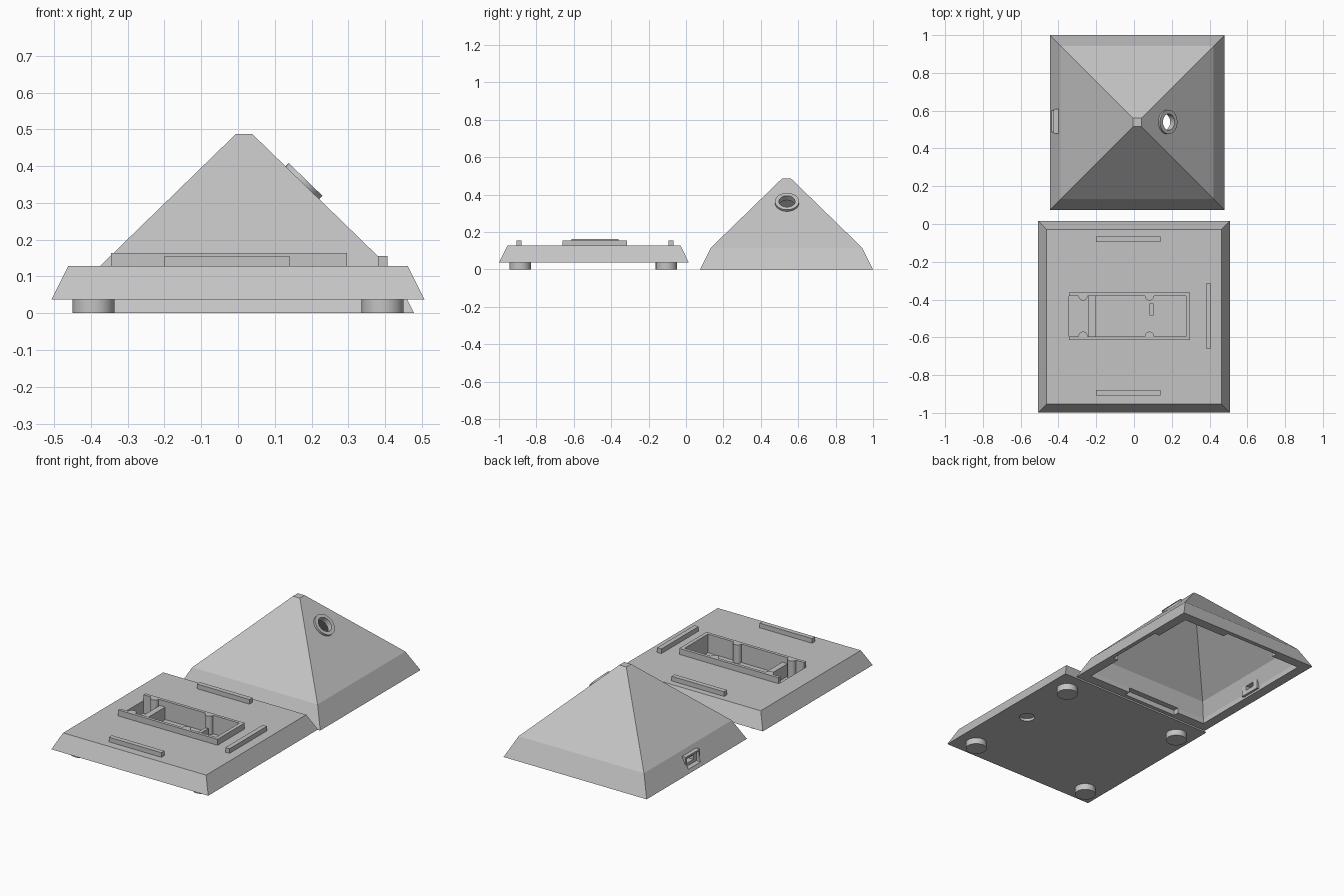
import bpy
import bmesh
from mathutils import Vector

cube = bpy.data.objects.get("Cube")
if cube:
    bpy.data.objects.remove(cube, do_unlink=True)

GREY = (0.55, 0.55, 0.55, 1.0)
grey = bpy.data.materials.new("plain_grey")
grey.use_nodes = True
grey.diffuse_color = GREY
grey.node_tree.nodes["Principled BSDF"].inputs["Base Color"].default_value = GREY


def finish(name, bm):
    bmesh.ops.recalc_face_normals(bm, faces=bm.faces)
    mesh = bpy.data.meshes.new(name)
    bm.to_mesh(mesh)
    bm.free()
    mesh.materials.append(grey)
    ob = bpy.data.objects.new(name, mesh)
    bpy.context.collection.objects.link(ob)
    return ob


def square_loft(name, cx, cy, levels):
    """Solid through stacked squares given as (half width, z)."""
    bm = bmesh.new()
    rings = [[bm.verts.new((cx + sx * h, cy + sy * h, z))
              for sx, sy in ((-1, -1), (1, -1), (1, 1), (-1, 1))]
             for h, z in levels]
    for low, high in zip(rings, rings[1:]):
        for i in range(4):
            j = (i + 1) % 4
            bm.faces.new((low[i], low[j], high[j], high[i]))
    bm.faces.new(rings[0][::-1])
    bm.faces.new(rings[-1])
    return finish(name, bm)


def box(name, x, y, z):
    bm = bmesh.new()
    bmesh.ops.create_cube(bm, size=1)
    for v in bm.verts:
        v.co = [lo + (c + 0.5) * (hi - lo) for c, (lo, hi) in zip(v.co, (x, y, z))]
    return finish(name, bm)


def cylinder(name, centre, radius, depth, axis=(0, 0, 1)):
    bm = bmesh.new()
    bmesh.ops.create_cone(bm, cap_ends=True, segments=40, radius1=radius,
                          radius2=radius, depth=depth)
    turn = Vector((0, 0, 1)).rotation_difference(Vector(axis))
    for v in bm.verts:
        v.co = turn @ v.co + Vector(centre)
    ob = finish(name, bm)
    smooth(ob)
    return ob


def select(ob):
    bpy.ops.object.select_all(action='DESELECT')
    ob.select_set(True)
    bpy.context.view_layer.objects.active = ob


def smooth(ob):
    select(ob)
    bpy.ops.object.shade_smooth_by_angle(angle=0.5)


def combine(ob, other, operation='DIFFERENCE'):
    """Apply a boolean and discard the second object."""
    select(ob)
    mod = ob.modifiers.new("combine", 'BOOLEAN')
    mod.operation = operation
    mod.solver = 'EXACT'
    mod.object = other
    other.hide_render = True
    bpy.ops.object.modifier_apply(modifier=mod.name)
    bpy.data.objects.remove(other, do_unlink=True)


# Base plate with battery pocket and a round recess underneath
BASE_Y = -0.492
FLOOR, DECK, RIM = 0.055, 0.128, 0.163
base = square_loft("base_plate", 0, BASE_Y, [(0.507, 0.037), (0.462, DECK)])
combine(base, box("cut", (-0.345, 0.275), (-0.595, -0.38), (FLOOR, 0.3)))
combine(base, cylinder("cut", (0.36, -0.49, 0.037), 0.042, 0.03))

# Raised rim round three sides of the pocket
rim = box("pocket_rim", (-0.345, 0.297), (-0.613, -0.362), (DECK, RIM))
combine(rim, box("cut", (-0.4, 0.275), (-0.595, -0.38), (0.1, 0.2)))

# Pocket divider, contact tab and half-round posts
box("pocket_divider", (-0.24, -0.205), (-0.595, -0.38), (FLOOR, DECK))
box("contact_tab", (0.082, 0.102), (-0.485, -0.42), (FLOOR, 0.1))
for x in (-0.27, 0.082):
    for y in (-0.594, -0.381):
        post = cylinder("pocket_post", (x, y, (FLOOR + RIM) / 2), 0.024, RIM - FLOOR)
        combine(post, box("clip", (-0.5, 0.5), (-0.6, -0.375), (0, 0.3)), 'INTERSECT')

# Locating strips on the deck
for y in (-0.893, -0.08):
    box("locating_strip", (-0.2, 0.14), (y - 0.014, y + 0.014), (DECK, 0.155))
box("side_locating_strip", (0.38, 0.407), (-0.66, -0.315), (DECK, 0.155))

# Round feet
for x in (-0.393, 0.393):
    for y in (-0.887, -0.105):
        cylinder("foot", (x, y, 0.0185), 0.057, 0.037)

# Hollow pyramid lid
CX, CY = 0.0165, 0.5375
lid = square_loft("pyramid_lid", CX, CY,
                  [(0.4625, 0), (0.405, 0.115), (0.0225, 0.487)])
combine(lid, square_loft("cut", CX, CY,
                         [(0.405, -0.05), (0.405, 0.03), (0.375, 0.115), (0.01, 0.47)]))

# Grooves in the lid's lower rim that receive the strips
for side in (-1, 1):
    y = CY + side * 0.413
    combine(lid, box("cut", (-0.205, 0.145), (y - 0.025, y + 0.025), (-0.02, 0.03)))
combine(lid, box("cut", (0.39, 0.455), (0.365, 0.72), (-0.02, 0.03)))

# Cable port: boss inside, recess outside, slot through both
combine(lid, box("boss", (-0.425, -0.375), (0.48, 0.61), (0.012, 0.09)), 'UNION')
combine(lid, box("cut", (-0.6, -0.408), (0.487, 0.6), (0.02, 0.08)))
combine(lid, box("cut", (-0.6, -0.3), (0.515, 0.573), (0.038, 0.064)))

# Sensor hole with a raised collar on the sloping side
slope = Vector((0.697, 0, 0.717)).normalized()
hole = Vector((0.1755, 0.54, 0.355))
collar = cylinder("sensor_collar", hole - slope * 0.002, 0.064, 0.028, slope)
for ob in (lid, collar):
    combine(ob, cylinder("cut", hole, 0.043, 0.16, slope))
smooth(collar)
